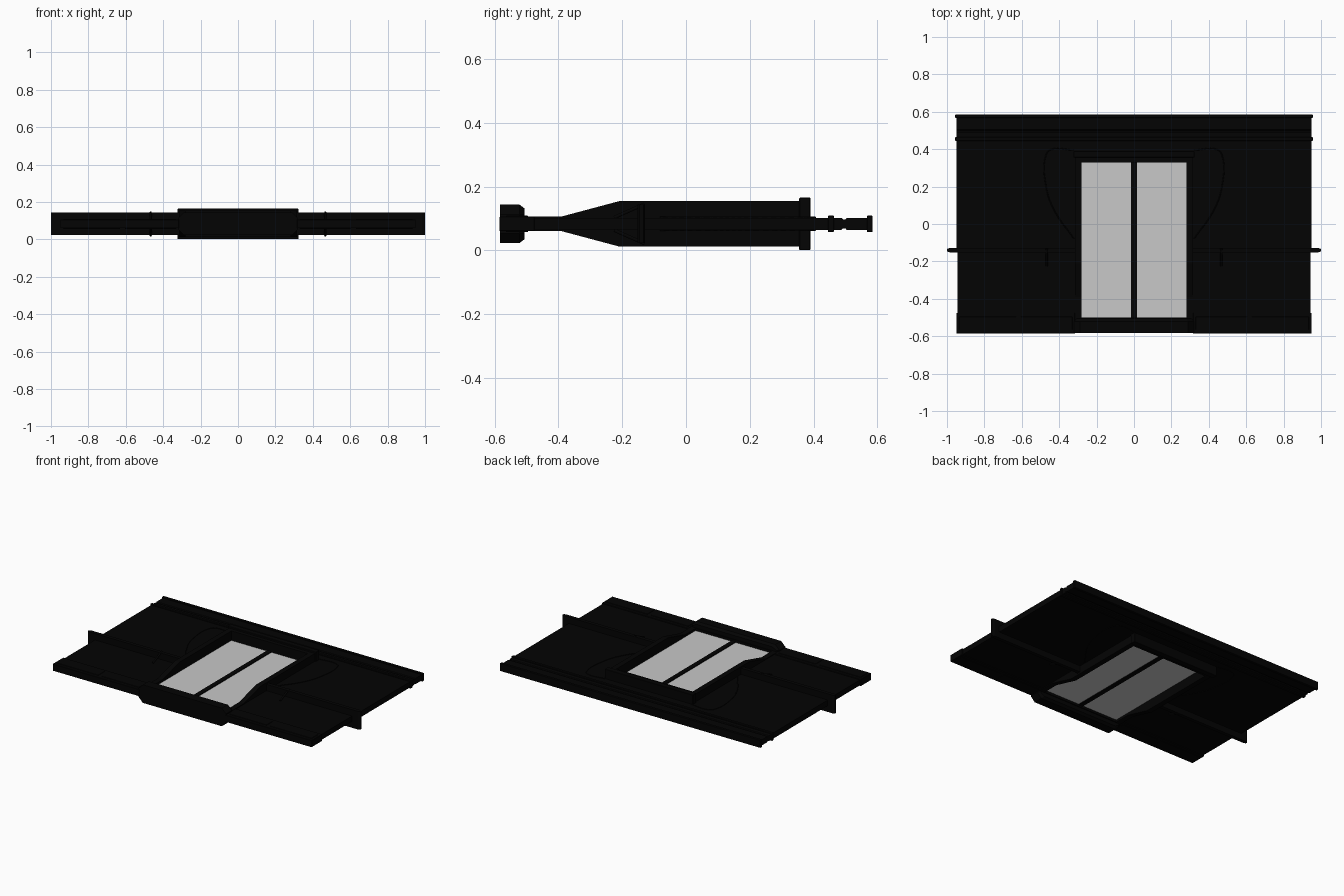
import bpy, bmesh

cube = bpy.data.objects.get("Cube")
if cube:
    bpy.data.objects.remove(cube, do_unlink=True)

MID = 0.083  # height of the symmetry plane


def material(name, color, roughness):
    m = bpy.data.materials.new(name)
    m.use_nodes = True
    m.diffuse_color = color
    node = m.node_tree.nodes["Principled BSDF"]
    node.inputs["Base Color"].default_value = color
    node.inputs["Roughness"].default_value = roughness
    return m


black = material("black_frame", (0.001, 0.001, 0.001, 1), 0.6)
glass = material("grey_glass", (0.58, 0.58, 0.58, 1), 0.4)


def finish(name, bm, mat, bevel=0):
    bmesh.ops.recalc_face_normals(bm, faces=bm.faces)
    me = bpy.data.meshes.new(name)
    bm.to_mesh(me)
    bm.free()
    me.materials.append(mat)
    ob = bpy.data.objects.new(name, me)
    bpy.context.collection.objects.link(ob)
    if bevel:
        mod = ob.modifiers.new("bevel", 'BEVEL')
        mod.width, mod.segments = bevel, 1


def loft(name, rings, mat, bevel=0):
    """Skin matching rings of points and cap both ends."""
    bm = bmesh.new()
    loops = [[bm.verts.new(p) for p in ring] for ring in rings]
    n = len(loops[0])
    for a, b in zip(loops, loops[1:]):
        for i in range(n):
            j = (i + 1) % n
            bm.faces.new((a[i], a[j], b[j], b[i]))
    bm.faces.new(loops[0])
    bm.faces.new(loops[-1])
    finish(name, bm, mat, bevel)


def mirrored(half):
    """Close (position, half thickness) pairs into a symmetric outline."""
    return [(p, MID + h) for p, h in half] + [(p, MID - h) for p, h in reversed(half)]


def prism(name, half, x0, x1, mat, bevel=0):
    loft(name, [[(x, y, z) for y, z in mirrored(half)] for x in (x0, x1)], mat, bevel)


def bar(name, x0, x1, y0, y1, h, bevel=0, mat=black):
    prism(name, [(y0, h), (y1, h)], x0, x1, mat, bevel)


def wire(name, points, radius):
    """Smooth thin tube through the points."""
    cu = bpy.data.curves.new(name, 'CURVE')
    cu.dimensions = '3D'
    cu.bevel_depth, cu.bevel_resolution, cu.resolution_u = radius, 1, 6
    cu.use_fill_caps = True
    sp = cu.splines.new('BEZIER')
    sp.bezier_points.add(len(points) - 1)
    for bp, p in zip(sp.bezier_points, points):
        bp.co = p
        bp.handle_left_type = bp.handle_right_type = 'AUTO'
    cu.materials.append(black)
    bpy.context.collection.objects.link(bpy.data.objects.new(name, cu))


# Back panel behind the window, with a shallow groove, and its rails
prism("back_panel", [(0.33, 0.019), (0.488, 0.019), (0.492, 0.014),
                     (0.5, 0.014), (0.504, 0.019), (0.58, 0.019)], -0.95, 0.95, black)
bar("back_lip", -0.956, 0.956, 0.567, 0.585, 0.026, 0.002)
bar("back_rail", -0.956, 0.956, 0.445, 0.464, 0.026, 0.002)

# Window surround
bar("mullion", -0.015, 0.015, -0.505, 0.335, 0.014)
bar("window_head", -0.315, 0.315, 0.33, 0.36, 0.071)
bar("window_back_bar", -0.323, 0.323, 0.355, 0.39, 0.082, 0.002)
bar("window_sill", -0.315, 0.315, -0.53, -0.5, 0.023)
rings = []
for y, k in ((-0.583, 0), (-0.522, 0), (-0.506, 0.012)):
    outline = mirrored([(-0.32 + k, 0.03), (-0.29 + k, 0.06 - k),
                        (0.29 - k, 0.06 - k), (0.32 - k, 0.03)])
    rings.append([(x, y, z) for x, z in outline])
loft("window_front_bar", rings, black)

# Tapered wall beside the window
jamb = [(-0.51, 0.023), (-0.39, 0.023), (-0.21, 0.071), (0.36, 0.071)]

# Parts mirrored on both sides
for side, s in (("left", 1), ("right", -1)):
    bar(side + "_pane", s * 0.013, s * 0.282, -0.505, 0.335, 0.008, mat=glass)
    prism(side + "_jamb", jamb, s * 0.28, s * 0.315, black)
    bar(side + "_side_panel", s * 0.3, s * 0.95, -0.13, 0.34, 0.019)
    bar(side + "_front_panel", s * 0.3, s * 0.943, -0.58, -0.13, 0.018)
    # Upright cross fin, narrowed at its outer tip
    loft(side + "_cross_fin", [[(s * x, -0.14 + dy, MID + dz) for dy, dz in
         ((-w, -0.06), (w, -0.06), (w, 0.06), (-w, 0.06))]
         for x, w in ((0.31, 0.012), (0.985, 0.012), (1.0, 0.006))], black)
    bar(side + "_front_rail", s * 0.315, s * 0.95, -0.585, -0.475, 0.023, 0.002)
    bar(side + "_inner_plate", s * 0.33, s * 0.605, -0.565, -0.495, 0.026, 0.002)
    bar(side + "_outer_plate", s * 0.63, s * 0.935, -0.565, -0.495, 0.026, 0.002)
    # Cable and latch on each face of the panel
    for face, f in (("upper", 1), ("lower", -1)):
        z = MID + f * 0.02
        wire(f"{side}_{face}_cable", [(s * x, y, z) for x, y in
             ((0.32, 0.395), (0.45, 0.395), (0.47, 0.37), (0.47, 0.2),
              (0.43, 0.08), (0.32, -0.08))], 0.003)
        wire(f"{side}_{face}_latch", [(s * 0.467, -0.225, z), (s * 0.467, -0.18, z + f * 0.02),
                                      (s * 0.467, -0.13, z + f * 0.042)], 0.006)
